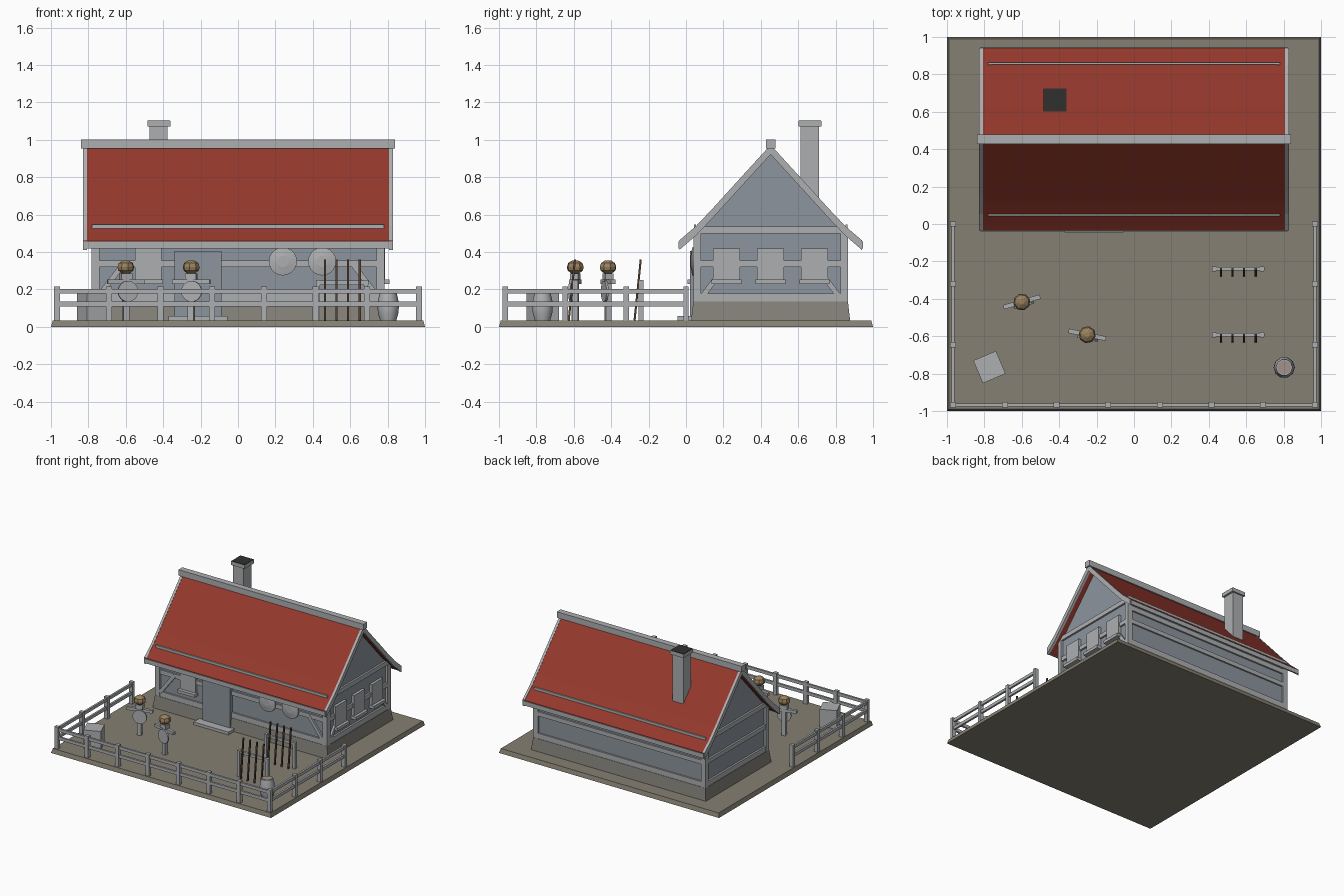
import bpy, bmesh, math
from mathutils import Vector, Matrix

if "Cube" in bpy.data.objects:
    bpy.data.objects.remove(bpy.data.objects["Cube"])


def mat(name, rgb):
    m = bpy.data.materials.new(name)
    m.diffuse_color = (*rgb, 1)
    m.use_nodes = True
    m.node_tree.nodes["Principled BSDF"].inputs["Base Color"].default_value = m.diffuse_color
    return m


RED = mat("roof_red", (0.30, 0.04, 0.025))
EARTH = mat("earth", (0.24, 0.215, 0.17))
STONE = mat("plaster", (0.27, 0.30, 0.34))
BASE = mat("base_stone", (0.24, 0.225, 0.20))
STRAW = mat("straw", (0.32, 0.22, 0.11))
WOOD = mat("dark_wood", (0.10, 0.055, 0.035))
SOOT = mat("soot", (0.03, 0.03, 0.028))
LID = mat("lid", (0.36, 0.29, 0.26))
GREY = mat("timber_grey", (0.42, 0.43, 0.44))


def finish(name, bm, m=GREY, smooth=False):
    bmesh.ops.recalc_face_normals(bm, faces=bm.faces)
    me = bpy.data.meshes.new(name)
    bm.to_mesh(me)
    bm.free()
    ob = bpy.data.objects.new(name, me)
    bpy.context.collection.objects.link(ob)
    me.materials.append(m)
    if smooth:
        bpy.ops.object.select_all(action='DESELECT')
        ob.select_set(True)
        bpy.context.view_layer.objects.active = ob
        bpy.ops.object.shade_smooth_by_angle(angle=math.radians(40))
    return ob


def box(name, x, y, z, m=GREY, taper=0.0):
    """Box from (min, max) pairs; taper pulls the top edges inward."""
    bm = bmesh.new()
    bmesh.ops.create_cube(bm, size=1)
    for v in bm.verts:
        t = taper if v.co.z > 0 else 0
        v.co = [(a + b) / 2 + c * (b - a - 2 * s)
                for (a, b), c, s in zip((x, y, z), v.co, (t, t, 0))]
    return finish(name, bm, m)


def bar(name, p, q, w, d, m=GREY, side=(1, 0, 0)):
    """Straight beam from p to q; d is the depth along side, w the width across."""
    p, q = Vector(p), Vector(q)
    ax = (q - p).normalized()
    s = Vector(side)
    s = (s - ax * s.dot(ax)).normalized()
    rot = Matrix((s, ax.cross(s), ax)).transposed()
    bm = bmesh.new()
    bmesh.ops.create_cube(bm, size=1)
    for v in bm.verts:
        v.co = rot @ Vector((v.co.x * d, v.co.y * w, v.co.z * (q - p).length)) + (p + q) / 2
    return finish(name, bm, m)


def extrude_x(name, prof, x0, x1, m=GREY, smooth=False):
    """Closed (y, z) profile extruded along x."""
    bm = bmesh.new()
    f = bm.faces.new([bm.verts.new((x0, y, z)) for y, z in prof])
    r = bmesh.ops.extrude_face_region(bm, geom=[f])
    for v in r["geom"]:
        if isinstance(v, bmesh.types.BMVert):
            v.co.x = x1
    return finish(name, bm, m, smooth)


def lathe(name, rings, segs, mtx, m=GREY, smooth=False):
    """Stack of (radius, height) rings, placed by a matrix."""
    bm = bmesh.new()
    loops = [[bm.verts.new((r * math.cos(2 * math.pi * i / segs),
                            r * math.sin(2 * math.pi * i / segs), h)) for i in range(segs)]
             for r, h in rings]
    for a, b in zip(loops, loops[1:]):
        for i in range(segs):
            j = (i + 1) % segs
            bm.faces.new((a[i], a[j], b[j], b[i]))
    bm.faces.new(loops[0])
    bm.faces.new(loops[-1])
    bm.transform(mtx)
    return finish(name, bm, m, smooth)


T = Matrix.Translation
C = 0.4525  # ridge position in y
G = 0.035   # ground top

# Ground and house body
box("ground", (-1, 1), (-1, 1), (0, G), EARTH, 0.01)
box("foundation", (-0.795, 0.795), (0.027, 0.878), (G - 0.005, 0.135), BASE, 0.012)
extrude_x("walls", [(0.055, 0.13), (0.85, 0.13), (0.85, 0.51), (C, 0.935), (0.055, 0.51)],
          -0.765, 0.765, STONE)

# Roof slab with slightly flared eaves, gable boards and ridge
half = [(0.4875, 0.46), (0.40, 0.535), (0.31, 0.63), (0.16, 0.795), (0, 0.97)]


def roof_profile(top, drop):
    up = [(C - d, z + top) for d, z in half] + [(C + d, z + top) for d, z in half[-2::-1]]
    return up + [(y, z - drop - top) for y, z in reversed(up)]


extrude_x("roof", roof_profile(0, 0.04), -0.82, 0.82, RED, True)
for s in (-1, 1):
    extrude_x("gable_board", roof_profile(0.003, 0.048), s * 0.808, s * 0.828)
    y = C + s * 0.487
    box("eave_board", (-0.82, 0.82), (y - 0.006, y + 0.006), (0.42, 0.456))
    y = C + s * 0.405
    box("snow_rail", (-0.78, 0.78), (y - 0.005, y + 0.005), (0.525, 0.547))
box("ridge_beam", (-0.84, 0.84), (C - 0.025, C + 0.025), (0.955, 1.003))

# Chimney
box("chimney", (-0.474, -0.378), (0.612, 0.712), (0.64, 1.08))
box("chimney_cap", (-0.485, -0.362), (0.602, 0.724), (1.07, 1.1))
box("chimney_soot", (-0.483, -0.364), (0.604, 0.722), (1.095, 1.103), SOOT)

# Timber frame: corner posts, long wall rails, gable rails
for sx in (-1, 1):
    for y0, y1 in ((0.04, 0.08), (0.825, 0.865)):
        box("corner_post", tuple(sorted((sx * 0.74, sx * 0.783))), (y0, y1), (0.13, 0.5))
    xs = tuple(sorted((sx * 0.76, sx * 0.78)))
    for z0, z1 in ((0.135, 0.178), (0.32, 0.355), (0.5, 0.537)):
        box("gable_rail", xs, (0.05, 0.855), (z0, z1))
for y0, y1 in ((0.042, 0.06), (0.845, 0.863)):
    for z0, z1 in ((0.135, 0.178), (0.32, 0.355), (0.43, 0.47)):
        box("long_rail", (-0.77, 0.77), (y0, y1), (z0, z1))

# Diagonal braces
for s in (-1, 1):
    bar("front_brace", (s * 0.74, 0.05, 0.17), (s * 0.61, 0.05, 0.34), 0.028, 0.02, side=(0, 1, 0))
    bar("side_brace", (0.77, C + s * 0.36, 0.17), (0.77, C + s * 0.24, 0.33), 0.028, 0.024)

# Side windows, front window, each with a sill
for y in (0.217, 0.4525, 0.687):
    box("side_window", (0.75, 0.787), (y - 0.072, y + 0.072), (0.25, 0.42))
    box("side_sill", (0.76, 0.81), (y - 0.08, y + 0.08), (0.228, 0.252))
box("front_window", (-0.552, -0.41), (0.036, 0.07), (0.25, 0.42))
box("front_sill", (-0.56, -0.4), (0.008, 0.06), (0.228, 0.252))

# Door, step and wall shields
box("door", (-0.34, -0.088), (0.022, 0.07), (G, 0.405), STONE)
box("door_step", (-0.372, -0.055), (-0.045, 0.04), (G - 0.005, 0.058))
for x in (0.24, 0.45):
    lathe("wall_shield", [(0.075, 0), (0.075, 0.012), (0.03, 0.02)], 20,
          T((x, 0.045, 0.35)) @ Matrix.Rotation(math.pi / 2, 4, 'X'))

# Yard fence
F = 0.967


def fence_post(x, y):
    box("fence_post", (x - 0.016, x + 0.016), (y - 0.014, y + 0.014), (G - 0.005, 0.215))


for i in range(8):
    fence_post(-F + i * 2 * F / 7, -F)
for s in (-1, 1):
    for y in (-0.645, -0.32, 0.0):
        fence_post(s * F, y)
for z0, z1 in ((0.11, 0.135), (0.178, 0.203)):
    box("front_fence_rail", (-F, F), (-F - 0.008, -F + 0.008), (z0, z1))
    for s in (-1, 1):
        box("side_fence_rail", (s * F - 0.008, s * F + 0.008), (-F, 0.01), (z0, z1))

# Practice dummies: post, arms, straw head, shield
for x, y, deg in ((-0.6, -0.417, 16), (-0.25, -0.592, -12)):
    m = T((x, y, 0)) @ Matrix.Rotation(math.radians(deg), 4, 'Z')
    for ob in (box("dummy_post", (-0.016, 0.016), (-0.016, 0.016), (G - 0.005, 0.3)),
               box("dummy_arms", (-0.102, 0.102), (-0.012, 0.012), (0.228, 0.252)),
               box("dummy_collar", (-0.03, 0.03), (-0.022, 0.022), (0.252, 0.285))):
        ob.data.transform(m)
    lathe("dummy_head", [(0.018, 0.283), (0.042, 0.302), (0.046, 0.32), (0.039, 0.341), (0.015, 0.356)],
          8, m, STRAW)
    lathe("dummy_shield", [(0.056, 0), (0.056, 0.012)], 16,
          m @ T((0.006, -0.014, 0.19)) @ Matrix.Rotation(math.pi / 2, 4, 'X'))

# Weapon racks with leaning spears
for y in (-0.24, -0.592):
    for x in (0.427, 0.685):
        box("rack_post", (x - 0.011, x + 0.011), (y - 0.014, y + 0.014), (G - 0.005, 0.25))
    box("rack_rail", (0.417, 0.697), (y - 0.009, y + 0.009), (0.225, 0.248))
    for i in range(4):
        x = 0.465 + i * 0.062
        bar("spear", (x, y - 0.035, G), (x, y - 0.002, 0.36), 0.011, 0.011, WOOD)

# Barrel and crate
lathe("barrel", [(0.042, G - 0.005), (0.055, 0.075), (0.057, 0.107), (0.055, 0.14), (0.044, 0.185)],
      10, T((0.803, -0.767, 0)), GREY, True)
lathe("barrel_lid", [(0.038, 0.18), (0.038, 0.188)], 10, T((0.803, -0.767, 0)), LID)
crate = box("crate", (-0.066, 0.066), (-0.066, 0.066), (G - 0.005, 0.183))
crate.data.transform(T((-0.773, -0.765, 0)) @ Matrix.Rotation(math.radians(23), 4, 'Z'))
